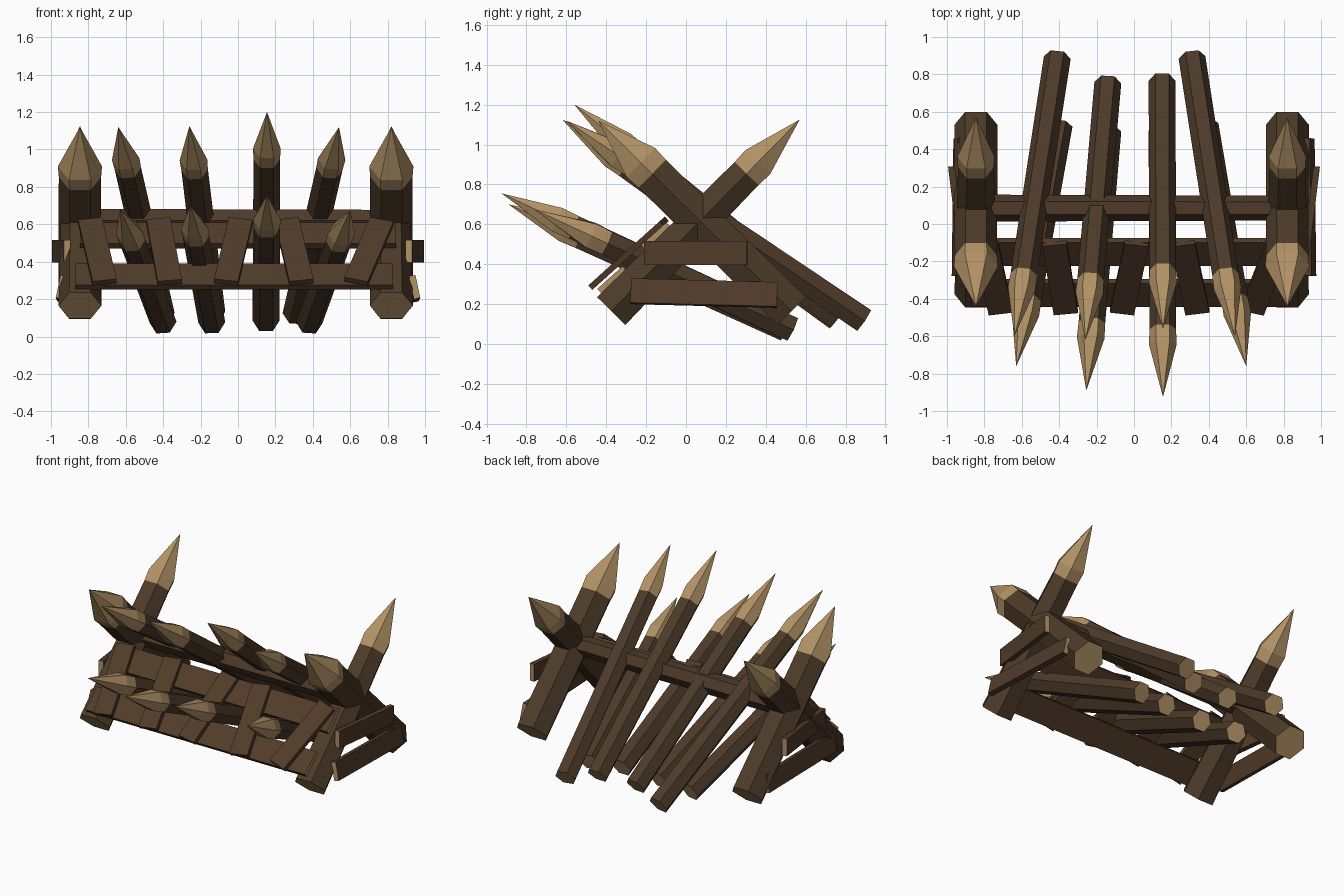
import bpy, bmesh, math
from mathutils import Vector, Matrix, Euler

if "Cube" in bpy.data.objects:
    bpy.data.objects.remove(bpy.data.objects["Cube"])


def material(name, rgb):
    m = bpy.data.materials.new(name)
    m.diffuse_color = (*rgb, 1)
    m.use_nodes = True
    m.node_tree.nodes["Principled BSDF"].inputs["Base Color"].default_value = m.diffuse_color
    return m


BARK = material("dark bark", (0.074, 0.043, 0.022))
PLANK = material("brown plank", (0.082, 0.044, 0.022))
CUT = material("pale cut wood", (0.44, 0.285, 0.13))


def finish(bm, name, mats):
    bmesh.ops.recalc_face_normals(bm, faces=bm.faces)
    me = bpy.data.meshes.new(name)
    bm.to_mesh(me)
    bm.free()
    for m in mats:
        me.materials.append(m)
    ob = bpy.data.objects.new(name, me)
    bpy.context.collection.objects.link(ob)
    return ob


def stake(name, foot, tip, r_foot, r_top, pale=0.38, cone=0.30):
    """Six-sided log with a pale cut foot and a pale sharpened tip."""
    foot, tip = Vector(foot), Vector(tip)
    d = (tip - foot).normalized()
    length = (tip - foot).length
    u = (Vector((1, 0, 0)) - d * d.x).normalized()
    v = d.cross(u)
    bm = bmesh.new()
    rings = []
    for dist, r in ((0, r_foot), (length - pale, r_top * 0.96), (length - cone, r_top)):
        rings.append([bm.verts.new(foot + d * dist
                                   + u * r * math.cos(k * math.pi / 3)
                                   + v * r * math.sin(k * math.pi / 3)) for k in range(6)])
    apex = bm.verts.new(tip)
    bm.faces.new(rings[0]).material_index = 1
    for level in range(2):
        a, b = rings[level], rings[level + 1]
        for k in range(6):
            j = (k + 1) % 6
            bm.faces.new((a[k], a[j], b[j], b[k])).material_index = level
    for k in range(6):
        bm.faces.new((rings[2][k], rings[2][(k + 1) % 6], apex)).material_index = 1
    return finish(bm, name, [BARK, CUT])


def board(name, centre, size, rot, end_axis=None):
    """Flat board; faces across end_axis get the pale cut colour."""
    bm = bmesh.new()
    bmesh.ops.create_cube(bm, size=1)
    bmesh.ops.scale(bm, vec=size, verts=bm.verts)
    bm.normal_update()
    for f in bm.faces:
        if end_axis is not None and abs(f.normal[end_axis]) > 0.9:
            f.material_index = 1
    bmesh.ops.transform(bm, matrix=Matrix.Translation(centre) @ rot.to_4x4(), verts=bm.verts)
    return finish(bm, name, [PLANK, CUT])


def rot(x=0, y=0, z=0):
    return Euler([math.radians(a) for a in (x, y, z)]).to_matrix()


# Crossed corner posts on both sides
for side, x in (("left", -0.845), ("right", 0.82)):
    stake(f"{side}_front_leaning_post", (x, 0.53, 0.165), (x, -0.44, 1.12), 0.115, 0.118)
    stake(f"{side}_back_leaning_post", (x, -0.375, 0.165), (x, 0.57, 1.125), 0.115, 0.1)

# Cross beam resting in the crossings
bm = bmesh.new()
bmesh.ops.create_cone(bm, cap_ends=True, segments=6, radius1=0.072, radius2=0.066, depth=1.66,
                      matrix=Matrix.Translation((0, 0.085, 0.62)) @ rot(y=90).to_4x4())
finish(bm, "cross_beam", [BARK])

# Upper row of stakes
upper = [((-0.41, 0.89, 0.12), (-0.64, -0.60, 1.12)),
         ((-0.14, 0.755, 0.13), (-0.26, -0.62, 1.125)),
         ((0.15, 0.765, 0.13), (0.155, -0.56, 1.2)),
         ((0.31, 0.89, 0.12), (0.54, -0.60, 1.12))]
for i, (a, b) in enumerate(upper):
    stake(f"upper_stake_{i + 1}", a, b, 0.072, 0.074, 0.40, 0.31)

# Lower row of stakes
lower = [((-0.40, 0.53, 0.075), (-0.63, -0.76, 0.68)),
         ((-0.14, 0.5, 0.075), (-0.255, -0.89, 0.70)),
         ((0.15, 0.5, 0.085), (0.155, -0.925, 0.755)),
         ((0.38, 0.53, 0.075), (0.60, -0.76, 0.675))]
for i, (a, b) in enumerate(lower):
    stake(f"lower_stake_{i + 1}", a, b, 0.072, 0.074, 0.40, 0.31)

# Sloping front barrier: two rails and five slanted boards
SLOPE = rot(x=42)
board("lower_rail", (-0.02, -0.37, 0.32), (1.70, 0.17, 0.035), SLOPE, 0)
board("upper_rail", (0.0, -0.15, 0.54), (1.69, 0.17, 0.035), SLOPE, 0)
for i, (x, ang) in enumerate([(-0.752, 9), (-0.395, 7), (-0.025, -9), (0.30, 9), (0.70, -16)]):
    board(f"barrier_board_{i + 1}", (x, -0.288, 0.455), (0.13, 0.5, 0.03), SLOPE @ rot(z=ang))

# Side planks on both flanks
for side, s in (("left", -1), ("right", 1)):
    board(f"{side}_upper_side_plank", (s * 0.945, 0.05, 0.455), (0.035, 0.52, 0.12),
          rot(z=-s * 7), 1)
    board(f"{side}_lower_side_plank", (s * 0.94, 0.09, 0.255), (0.035, 0.735, 0.125),
          rot(x=-1.5, y=-s * 12, z=s * 1), 1)
